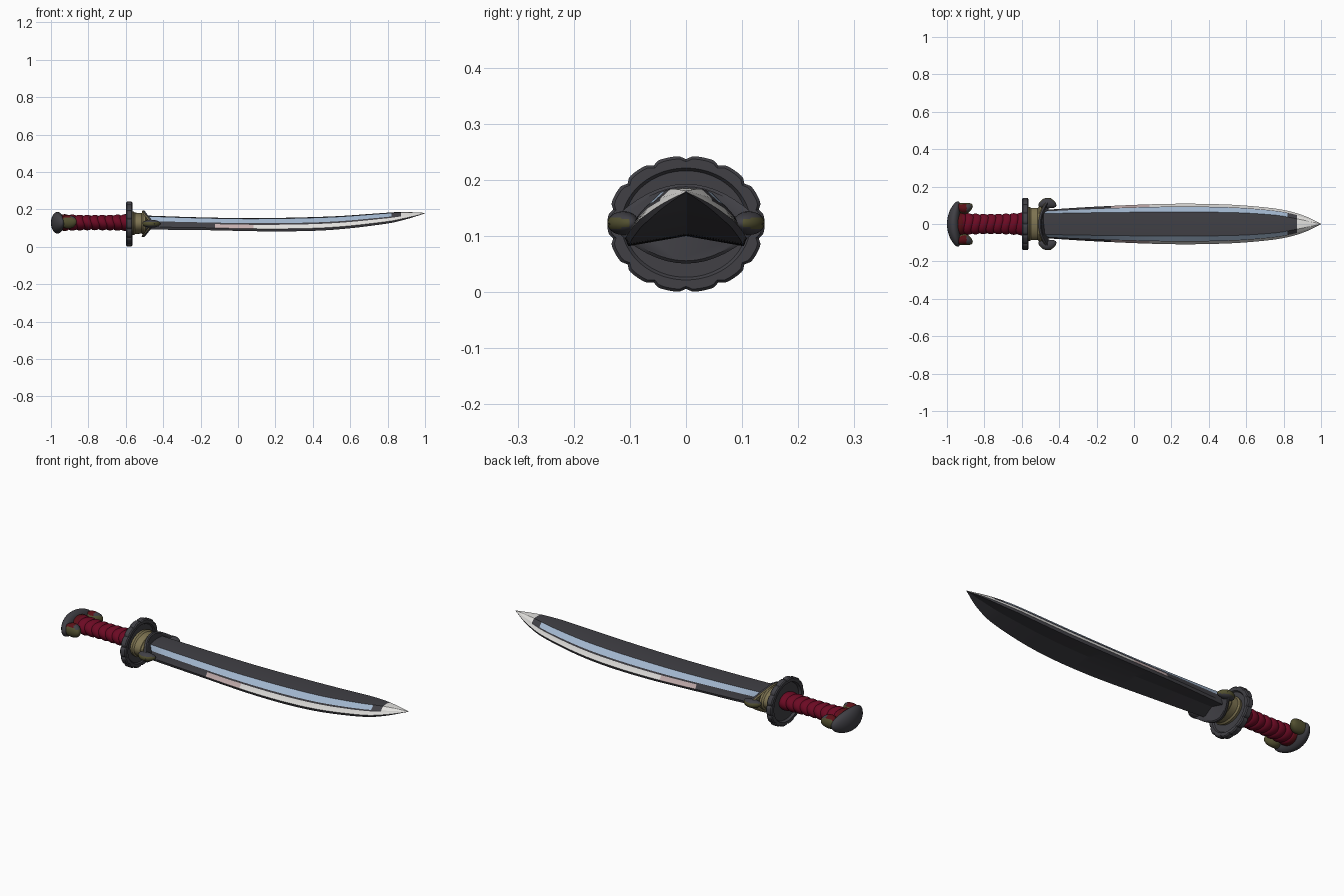
import bpy, bmesh, math

if "Cube" in bpy.data.objects:
    bpy.data.objects.remove(bpy.data.objects["Cube"])

def mat(name, r, g, b):
    m = bpy.data.materials.new(name)
    m.diffuse_color = (r, g, b, 1)
    m.use_nodes = True
    m.node_tree.nodes["Principled BSDF"].inputs["Base Color"].default_value = m.diffuse_color
    return m

DARK = mat("dark_steel", 0.052, 0.051, 0.06)
BLUE = mat("blue_steel", 0.36, 0.47, 0.62)
WHITE = mat("polished_edge", 0.76, 0.75, 0.73)
PINK = mat("rosy_edge", 0.56, 0.43, 0.43)
RED = mat("red_wrap", 0.15, 0.003, 0.017)
MAROON = mat("dark_red", 0.10, 0.005, 0.008)
GOLD = mat("aged_gold", 0.21, 0.175, 0.085)
OLIVE = mat("olive_brass", 0.085, 0.08, 0.03)

def finish(name, bm, mats, rule=None, angle=35):
    """Make an object; rule(center, normal) gives the material slot."""
    bmesh.ops.recalc_face_normals(bm, faces=bm.faces[:])
    bm.normal_update()
    if rule:
        for f in bm.faces:
            f.material_index = rule(f.calc_center_median(), f.normal)
    me = bpy.data.meshes.new(name)
    bm.to_mesh(me)
    bm.free()
    ob = bpy.data.objects.new(name, me)
    bpy.context.collection.objects.link(ob)
    for m in mats:
        me.materials.append(m)
    bpy.ops.object.select_all(action='DESELECT')
    ob.select_set(True)
    bpy.context.view_layer.objects.active = ob
    bpy.ops.object.shade_smooth_by_angle(angle=math.radians(angle))
    return ob

def loft(name, rings, mats, rule=None, seg_rule=None, angle=35):
    """Skin closed rings; seg_rule(segment, x) gives the material slot."""
    bm = bmesh.new()
    vs = [[bm.verts.new(p) for p in r] for r in rings]
    n = len(vs[0])
    for a, b in zip(vs, vs[1:]):
        for j in range(n):
            k = (j + 1) % n
            f = bm.faces.new((a[j], a[k], b[k], b[j]))
            if seg_rule:
                f.material_index = seg_rule(j, (a[j].co.x + b[j].co.x) / 2)
    bm.faces.new(vs[0])
    bm.faces.new(vs[-1])
    return finish(name, bm, mats, rule, angle)

def ellipse(x, ry, rz, zc, n=40):
    return [(x, ry * math.sin(t), zc + rz * math.cos(t))
            for t in (2 * math.pi * i / n for i in range(n))]

def curve(table, x):
    """Smooth interpolation through (x, value) pairs."""
    i = 0
    while i < len(table) - 2 and x > table[i + 1][0]:
        i += 1
    def slope(k):
        a, b = table[max(k - 1, 0)], table[min(k + 1, len(table) - 1)]
        return (b[1] - a[1]) / (b[0] - a[0])
    (x0, v0), (x1, v1) = table[i], table[i + 1]
    h = x1 - x0
    t = (x - x0) / h
    return ((2*t**3 - 3*t*t + 1) * v0 + (t**3 - 2*t*t + t) * h * slope(i)
            + (3*t*t - 2*t**3) * v1 + (t**3 - t*t) * h * slope(i + 1))

# Blade: curved, widening, with a flat spine, blue bands and bright bevels
half_w = [(-.53, .072), (-.2, .093), (.2, .108), (.5, .104), (.7, .089),
          (.82, .071), (.92, .04), (1, .001)]
spine_w = [(-.53, .055), (0, .063), (.5, .062), (.75, .048), (.86, .03), (1, .0004)]
z_low = [(-.53, .092), (-.2, .089), (.2, .082), (.5, .09), (.8, .124), (.9, .147), (1, .178)]
z_top = [(-.53, .168), (-.2, .157), (.1, .153), (.5, .162), (.8, .182), (.88, .186), (1, .181)]

def blade_section(x):
    w, s, lo, hi = (curve(t, x) for t in (half_w, spine_w, z_low, z_top))
    w = max(w, .001)
    s = min(s, w * .75)
    def z(f):
        return lo + (hi - lo) * f
    right = [(s, .95), (s + (w - s) * .6, .61), (s + (w - s) * .66, .49),
             (w, .19), (w * .95, 0)]
    pts = [(0, 1)] + right + [(0, .25)] + [(-y, f) for y, f in reversed(right)]
    return [(x, y, z(f)) for y, f in pts]

def blade_colour(j, x):
    j = min(j, 11 - j)
    if j >= 4:
        return 0
    if x > .86:
        return 2
    if j == 1:
        return 1 if -.48 < x < .83 else 0
    if j == 3:
        return 0 if x < -.12 else 3 if x < .07 else 2
    return 0

xs = [-.53 + 1.53 * i / 60 for i in range(61)]
loft("blade", [blade_section(x) for x in xs], [DARK, BLUE, WHITE, PINK],
     seg_rule=blade_colour, angle=20)

# Guard: scalloped oval disc with a recessed face on each side
def guard_ring(x, s, notched):
    pts = []
    for i in range(168):
        t = 2 * math.pi * i / 168
        d = abs((i + 6) % 12 - 6)            # steps from the nearest notch
        cut = (.05, .03, .008, .002, 0, 0, 0)[d] if notched else 0
        r = s * (1 - cut)
        pts.append((x, .14 * r * math.sin(t), .1215 + .1215 * r * math.cos(t)))
    return pts

loft("guard", [guard_ring(*a) for a in (
    (-.585, .2, 0), (-.585, .78, 0), (-.598, .82, 0), (-.598, .96, 1), (-.593, 1, 1),
    (-.57, 1, 1), (-.565, .96, 1), (-.565, .82, 0), (-.572, .78, 0), (-.572, .2, 0))], [DARK])

# Collar between guard and blade
loft("blade_collar", [ellipse(x, ry, rz, .125) for x, ry, rz in (
    (-.58, .085, .06), (-.558, .092, .064), (-.55, .086, .057), (-.515, .086, .055),
    (-.507, .093, .062), (-.495, .093, .062), (-.488, .07, .042))], [GOLD])

# Lens-shaped flare whose side points sweep toward the tip
def lens(dx, s):
    pts = []
    n = 16
    for sign in (1, -1):
        for i in range(n):
            y = sign * s * .138 * (2 * i / n - 1)
            z = .122 + sign * s * .071 * (1 - (y / (.138 * s)) ** 2)
            pts.append((-.515 + dx + 3 * y * y, y, z))
    return pts

loft("collar_flare", [lens(0, .93), lens(.004, 1), lens(.014, 1), lens(.019, .93)],
     [DARK, GOLD], rule=lambda c, n: 1 if n.x < -.6 else 0)

# Rounded shapes for the lobes and pommel, curved along one axis
def blob(name, c, r, mats, rule, bend=0, sweep=0):
    bm = bmesh.new()
    bmesh.ops.create_uvsphere(bm, u_segments=28, v_segments=18, radius=1)
    for v in bm.verts:
        x, y, z = v.co.x * r[0], v.co.y * r[1], v.co.z * r[2]
        side = 1 if c[1] > 0 else -1
        v.co = (c[0] + x + sweep * y * y, c[1] + y + side * bend * x * x, c[2] + z)
    return finish(name, bm, mats, rule, 60)

for side, label in ((-1, "front"), (1, "back")):
    # Side lobes at the guard: dark on top, brass on the outside
    blob("guard_lobe_" + label, (-.463, side * .112, .123), (.048, .028, .021),
         [DARK, OLIVE], lambda c, n: 0 if abs(n.z) > .6 or abs(c.y) < .1 else 1, bend=-5)
    # Side claws at the pommel
    blob("pommel_claw_" + label, (-.908, side * .083, .133), (.046, .03, .036),
         [DARK, OLIVE, MAROON],
         lambda c, n: (2 if c.x < -.895 else 0) if n.z > .6 else 1, bend=6)

# Pommel cap: crescent
blob("pommel_cap", (-.965, 0, .128), (.035, .122, .058), [DARK], None, sweep=1.6)

# Grip: oval core with slanted wrap ridges
rings = []
RIDGES = 9
for i in range(RIDGES * 8 + 1):
    u = i / (RIDGES * 8)
    x0 = -.945 + .36 * u
    swell = .008 * (2 * u - 1) ** 2
    bulge = .007 * abs(math.sin(math.pi * RIDGES * u)) ** .6
    ring = ellipse(x0, .047 + swell + bulge, .034 + swell * .6 + bulge, .129, 36)
    rings.append([(x + .006 * math.sin(2 * math.pi * k / 18) * min(1, 8 * u, 8 * (1 - u)), y, z)
                  for k, (x, y, z) in enumerate(ring)])
loft("wrapped_grip", rings, [RED, MAROON],
     rule=lambda c, n: 1 if c.x < -.915 else 0, angle=50)
